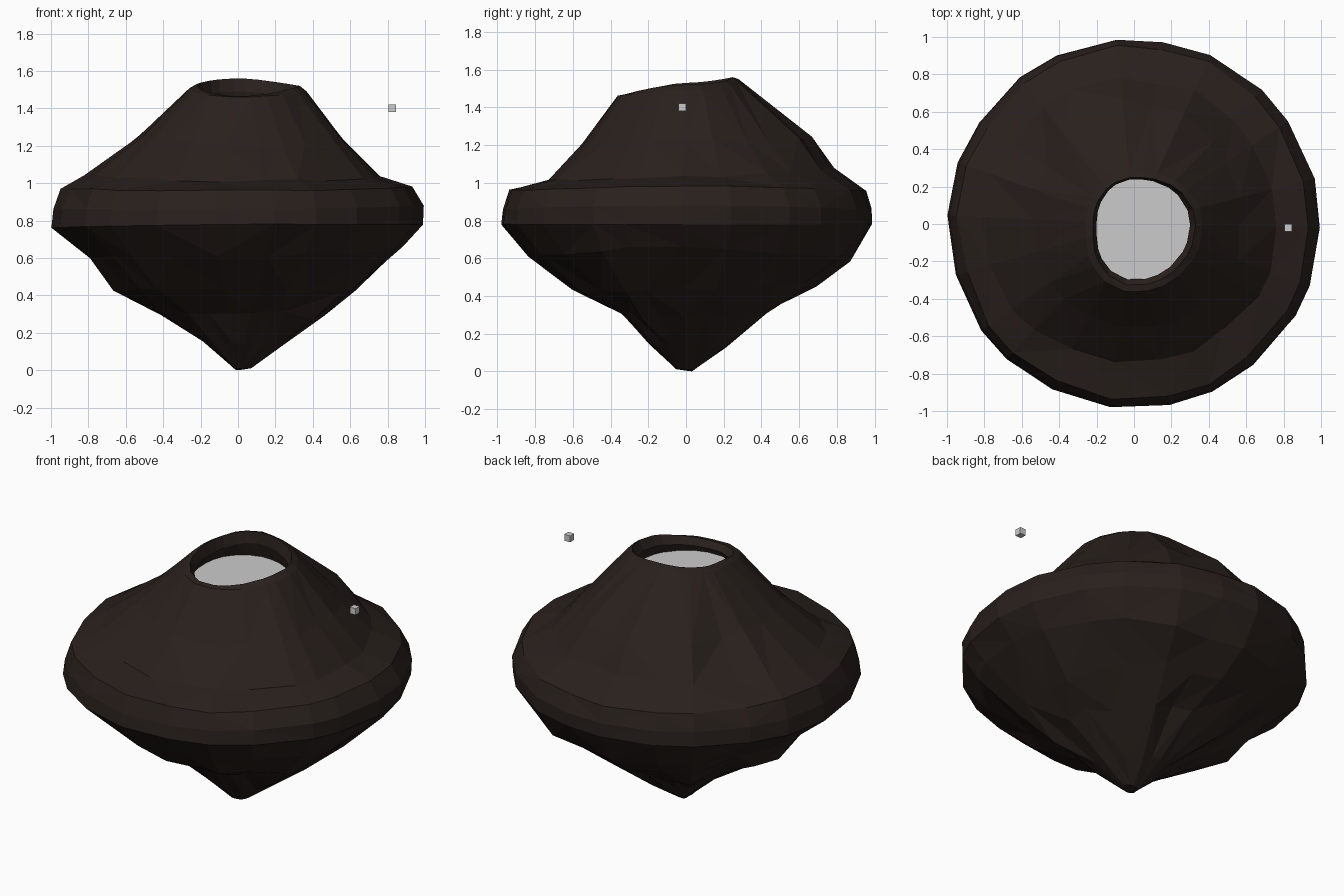
import bpy, bmesh, math, random
from mathutils import Vector

if "Cube" in bpy.data.objects:
    bpy.data.objects.remove(bpy.data.objects["Cube"])

random.seed(7)
SEG = 22

# Rock rings from tip to lip: radius, then height at +x, +y, -x, -y; last = furrow depth
RINGS = [
    ((.07, .03, .02, .05), (.01, .00, .01, .01), 0),
    ((.25, .22, .20, .20), (.13, .13, .16, .15), .06),
    ((.50, .49, .44, .37), (.29, .32, .30, .29), .13),
    ((.68, .71, .68, .62), (.42, .46, .44, .42), .11),
    ((.92, .89, .80, .85), (.66, .59, .60, .61), .06),
    ((.995, .99, 1.0, .99), (.78, .78, .76, .78), .01),
    ((1.0, .99, .99, .98), (.88, .86, .86, .86), .01),
    ((.94, .96, .95, .95), (.98, .96, .97, .96), .02),
    ((.78, .79, .83, .75), (1.03, 1.08, 1.04, 1.01), .04),
    ((.60, .68, .56, .58), (1.23, 1.23, 1.25, 1.20), .08),
    ((.37, .28, .26, .37), (1.49, 1.55, 1.51, 1.46), .01),
    ((.33, .25, .22, .33), (1.52, 1.56, 1.53, 1.465), 0),
    ((.30, .24, .20, .30), (1.46, 1.49, 1.46, 1.43), 0),
    ((.32, .27, .24, .32), (1.38, 1.38, 1.38, 1.38), 0),
]
# Azimuths of the furrows running down the cone
FURROWS = [math.radians(a) for a in (-45, 5, 38, 80, 145, 195, 240, 275)]


def around(vals, a):
    t = (a / (math.pi / 2)) % 4
    i = int(t)
    f = t - i
    f = f * f * (3 - 2 * f)
    return vals[i] * (1 - f) + vals[(i + 1) % 4] * f


def furrow(a):
    near = min(abs((a - f + math.pi) % math.tau - math.pi) for f in FURROWS)
    return max(0, 1 - near / .25)


def material(name, rgb):
    m = bpy.data.materials.new(name)
    m.diffuse_color = (*rgb, 1)
    m.use_nodes = True
    m.node_tree.nodes["Principled BSDF"].inputs["Base Color"].default_value = m.diffuse_color
    return m


def add_object(name, bm, mat=None):
    bmesh.ops.recalc_face_normals(bm, faces=bm.faces)
    me = bpy.data.meshes.new(name)
    bm.to_mesh(me)
    bm.free()
    ob = bpy.data.objects.new(name, me)
    bpy.context.collection.objects.link(ob)
    if mat:
        me.materials.append(mat)
    return ob


# Hollow faceted rock
bm = bmesh.new()
angles = [math.tau * (i + random.uniform(-.2, .2)) / SEG for i in range(SEG)]
loops = []
for radii, heights, depth in RINGS:
    loop = []
    for a in angles:
        r = around(radii, a) * (1 - depth * furrow(a) * random.uniform(.6, 1.1))
        r -= depth * .25 * random.random()
        z = around(heights, a) + random.uniform(-.2, .2) * depth
        loop.append(bm.verts.new((r * math.cos(a), r * math.sin(a), z)))
    loops.append(loop)
bm.faces.new(loops[0])
for lo, hi in zip(loops, loops[1:]):
    for i in range(SEG):
        j = (i + 1) % SEG
        q = (lo[i], lo[j], hi[j], hi[i])
        if random.random() < .5:
            q = q[1:] + q[:1]
        bm.faces.new(q[:3])
        bm.faces.new((q[0], q[2], q[3]))
# Rest the tip exactly on the ground
low = min(v.co.z for v in bm.verts)
bmesh.ops.translate(bm, verts=bm.verts, vec=Vector((0, 0, -low)))
add_object("rock_shell", bm, material("dark_rock", (.022, .0145, .012)))

# Flat surface filling the crater
bm = bmesh.new()
bm.faces.new([bm.verts.new((.04 + .29 * math.cos(math.tau * i / SEG),
                            -.025 + .295 * math.sin(math.tau * i / SEG), 1.40))
              for i in range(SEG)])
add_object("crater_surface", bm)

# Small floating cube
bm = bmesh.new()
bmesh.ops.create_cube(bm, size=.04)
bmesh.ops.translate(bm, verts=bm.verts, vec=Vector((.825, -.02, 1.4)))
add_object("floating_cube", bm)
